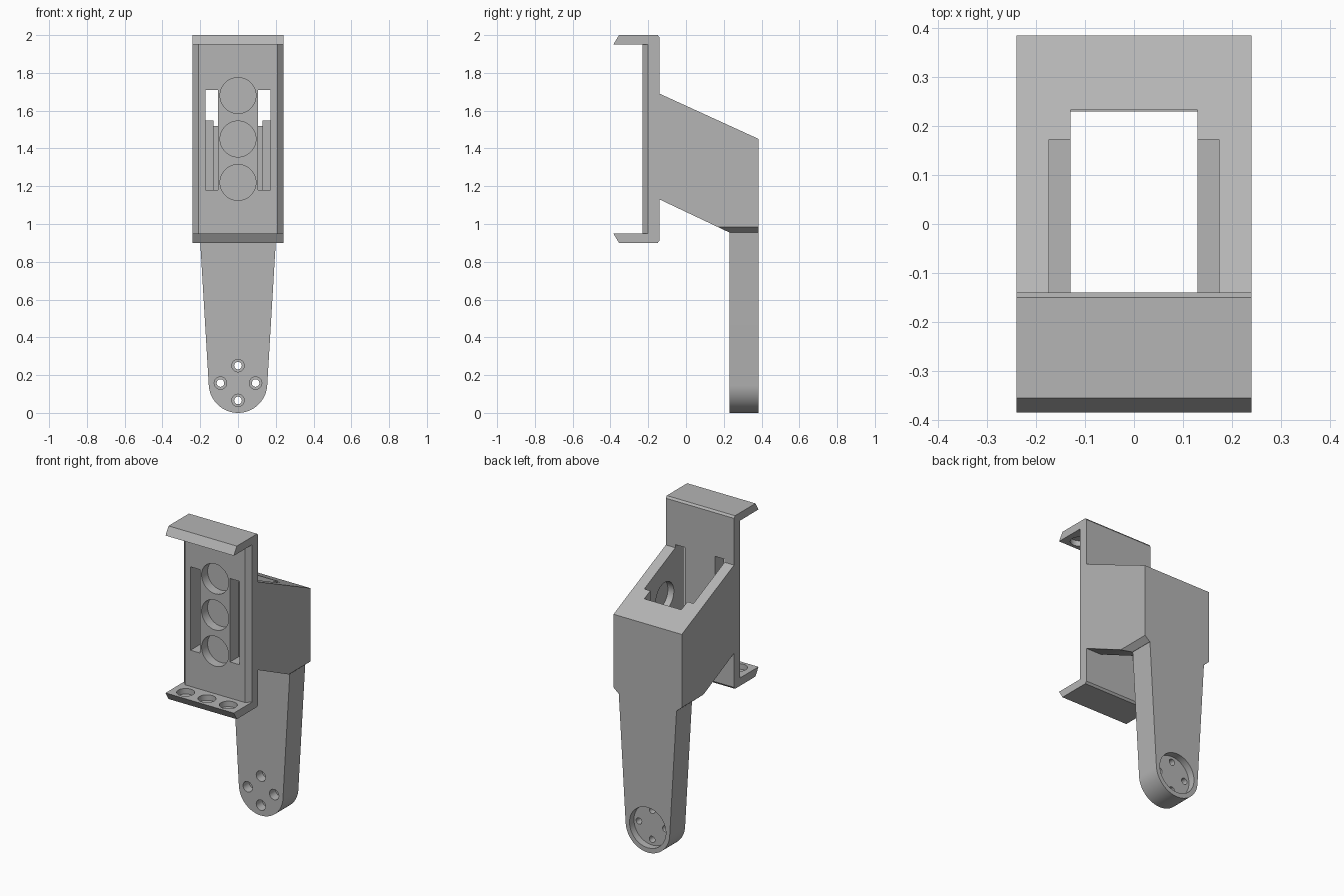
import bpy, bmesh
from math import cos, sin, radians
from mathutils import Vector

if "Cube" in bpy.data.objects:
    bpy.data.objects.remove(bpy.data.objects["Cube"], do_unlink=True)

GREY = (0.46, 0.46, 0.46, 1)
grey = bpy.data.materials.new("plain grey")
grey.use_nodes = True
grey.diffuse_color = GREY
grey.node_tree.nodes["Principled BSDF"].inputs["Base Color"].default_value = GREY


def prism(name, outline, axis, start, end):
    """Extrude a 2D outline along an axis; the outline uses the other two axes in order."""
    def place(p, depth):
        co = list(p)
        co.insert("xyz".index(axis), depth)
        return Vector(co)
    bm = bmesh.new()
    face = bm.faces.new([bm.verts.new(place(p, start)) for p in outline])
    side = bmesh.ops.extrude_face_region(bm, geom=[face])["geom"]
    moved = [v for v in side if isinstance(v, bmesh.types.BMVert)]
    bmesh.ops.translate(bm, verts=moved, vec=place((0, 0), end - start))
    bmesh.ops.recalc_face_normals(bm, faces=bm.faces[:])
    mesh = bpy.data.meshes.new(name)
    bm.to_mesh(mesh)
    bm.free()
    mesh.materials.append(grey)
    obj = bpy.data.objects.new(name, mesh)
    bpy.context.collection.objects.link(obj)
    return obj


def rect(a0, a1, b0, b1):
    return [(a0, b0), (a1, b0), (a1, b1), (a0, b1)]


def circle(a, b, r, n=48):
    return [(a + r * cos(radians(360 * i / n)), b + r * sin(radians(360 * i / n))) for i in range(n)]


def cut(obj, outline, axis, start, end):
    cutter = prism("cutter", outline, axis, start, end)
    cutter.hide_render = True
    mod = obj.modifiers.new("cut", "BOOLEAN")
    mod.operation = "DIFFERENCE"
    mod.solver = "EXACT"
    mod.object = cutter
    bpy.context.view_layer.objects.active = obj
    bpy.ops.object.modifier_apply(modifier=mod.name)
    mesh = cutter.data
    bpy.data.objects.remove(cutter, do_unlink=True)
    bpy.data.meshes.remove(mesh)


W = 0.24        # half width
MID = 1.45      # middle height of the mounting plate
FRONT, JOIN, BACK = -0.23, -0.14, 0.385

# Mounting plate with chamfered front edges, side slots and round pockets
plate = prism("mounting_plate", [(-0.21, FRONT), (0.21, FRONT), (W, -0.2), (W, JOIN),
                                 (-W, JOIN), (-W, -0.2)], "z", 0.95, 1.95)
for s in (-1, 1):
    cut(plate, rect(*sorted((s * 0.105, s * 0.173)), 1.18, 1.71), "y", -0.3, 0)
for dz in (-0.23, 0, 0.23):
    cut(plate, circle(0, MID + dz, 0.095), "y", -0.3, FRONT + 0.06)

# Clamping flanges, mirrored about the plate, with pockets facing each other
lip = [(-0.385, 0.5), (-0.355, 0.55), (-0.15, 0.55), (JOIN, 0.537), (JOIN, 0.5)]
for name, s in (("top_flange", 1), ("bottom_flange", -1)):
    flange = prism(name, [(y, MID + s * h) for y, h in lip], "x", -W, W)
    low, high = sorted((MID + s * 0.48, MID + s * 0.535))
    for x in (-0.15, 0, 0.15):
        cut(flange, circle(x, -0.312, 0.052), "z", low, high)

# Slanted box, open above and below
box = prism("slanted_box", [(JOIN, 1.69), (BACK, 1.45), (BACK, 0.955),
                            (0.23, 0.955), (JOIN, 1.13)], "x", -W, W)
cut(box, rect(-0.13, 0.13, -0.2, 0.233), "z", 0.5, 2)
for s in (-1, 1):
    # Channel behind each plate slot, with a round pocket in its wall
    cut(box, rect(*sorted((s * 0.12, s * 0.173)), -0.2, 0.172), "z", 1.18, 2)
    cut(box, circle(-0.035, 1.42, 0.09), "x", s * 0.15, s * 0.215)
    # Bevelled lower edge
    cut(box, [(s * 0.252, 0.9953), (s * 0.193, 0.9447), (s * 0.252, 0.9447)], "y", 0, 0.5)

# Tapered leg with a rounded foot
R = 0.155
foot = [(R * cos(radians(a)), R + R * sin(radians(a)))
        for a in [-3.4 - 173.2 * i / 40 for i in range(41)]]
leg = prism("tapered_leg", [(0.203, 0.955)] + foot + [(-0.203, 0.955)], "y", 0.23, BACK)
cut(leg, circle(0, 0.158, 0.128), "y", BACK - 0.045, 0.5)
for x, z in ((0, 0.25), (0, 0.066), (-0.093, 0.158), (0.093, 0.158)):
    cut(leg, circle(x, z, 0.02, 24), "y", 0, 0.5)
    cut(leg, circle(x, z, 0.033, 24), "y", 0, 0.29)

# Smooth the round surfaces, keep the edges sharp
for obj in bpy.context.collection.objects:
    if obj.type == "MESH" and grey.name in obj.data.materials:
        bpy.ops.object.select_all(action="DESELECT")
        obj.select_set(True)
        bpy.context.view_layer.objects.active = obj
        bpy.ops.object.shade_smooth_by_angle(angle=radians(30))
